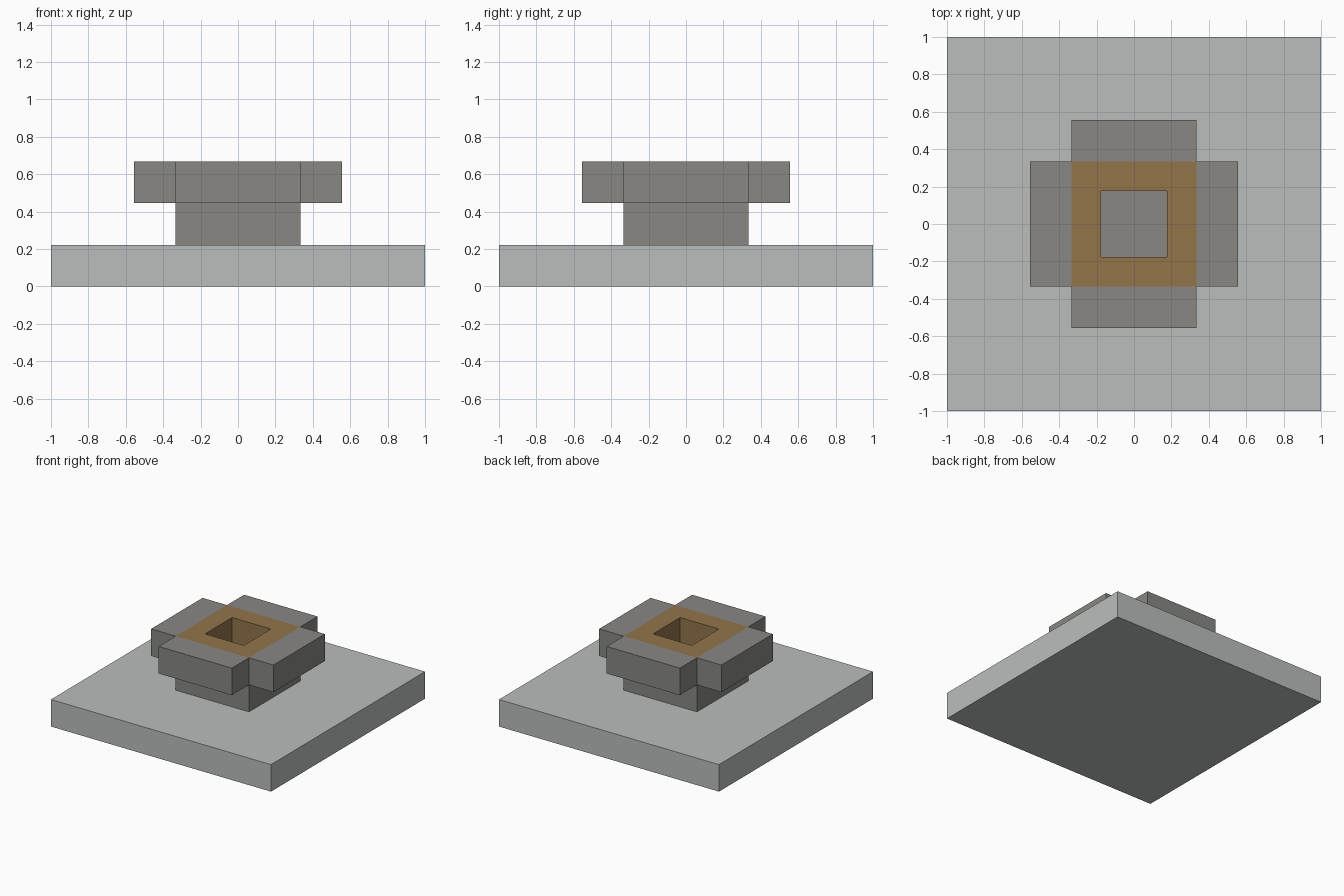
import bpy
import bmesh
from mathutils import Matrix

U = 2 / 9  # one building unit: the base is nine units wide

cube = bpy.data.objects.get("Cube")
if cube:
    bpy.data.objects.remove(cube, do_unlink=True)


def material(name, rgb):
    linear = [((c / 255 + 0.055) / 1.055) ** 2.4 for c in rgb]
    mat = bpy.data.materials.new(name)
    mat.use_nodes = True
    mat.diffuse_color = (*linear, 1)
    bsdf = next(n for n in mat.node_tree.nodes if n.type == "BSDF_PRINCIPLED")
    bsdf.inputs["Base Color"].default_value = (*linear, 1)
    return mat


def box_mesh(center, size):
    bm = bmesh.new()
    matrix = Matrix.Translation([c * U for c in center])
    matrix = matrix @ Matrix.Diagonal([s * U for s in size] + [1])
    bmesh.ops.create_cube(bm, size=1, matrix=matrix)
    return bm


def finish(name, bm, mat):
    bmesh.ops.recalc_face_normals(bm, faces=bm.faces)
    mesh = bpy.data.meshes.new(name)
    bm.to_mesh(mesh)
    bm.free()
    mesh.materials.append(mat)
    obj = bpy.data.objects.new(name, mesh)
    bpy.context.collection.objects.link(obj)


pale_stone = material("pale stone", (187, 190, 189))
dark_stone = material("dark stone", (136, 135, 132))
bronze = material("bronze", (146, 117, 74))

# Square base slab and the column on it
finish("base_slab", box_mesh((0, 0, 0.5), (9, 9, 1)), pale_stone)
finish("column", box_mesh((0, 0, 1.5), (3, 3, 1)), dark_stone)

# Four blocks around the head
for side, x, y in (("left", 1, 0), ("right", -1, 0), ("back", 0, 1), ("front", 0, -1)):
    size = (1 if x else 3, 1 if y else 3, 1)
    finish(side + "_block", box_mesh((2 * x, 2 * y, 2.5), size), dark_stone)

# Bronze core with a square hole through to the column top
bm = box_mesh((0, 0, 2.5), (3, 3, 1))
caps = [f for f in bm.faces if abs(f.normal.z) > 0.9]
bmesh.ops.inset_individual(bm, faces=caps, thickness=U)
rims = [e for f in caps for e in f.edges]
bmesh.ops.delete(bm, geom=caps, context="FACES_ONLY")
bmesh.ops.bridge_loops(bm, edges=rims)
finish("bronze_core", bm, bronze)
